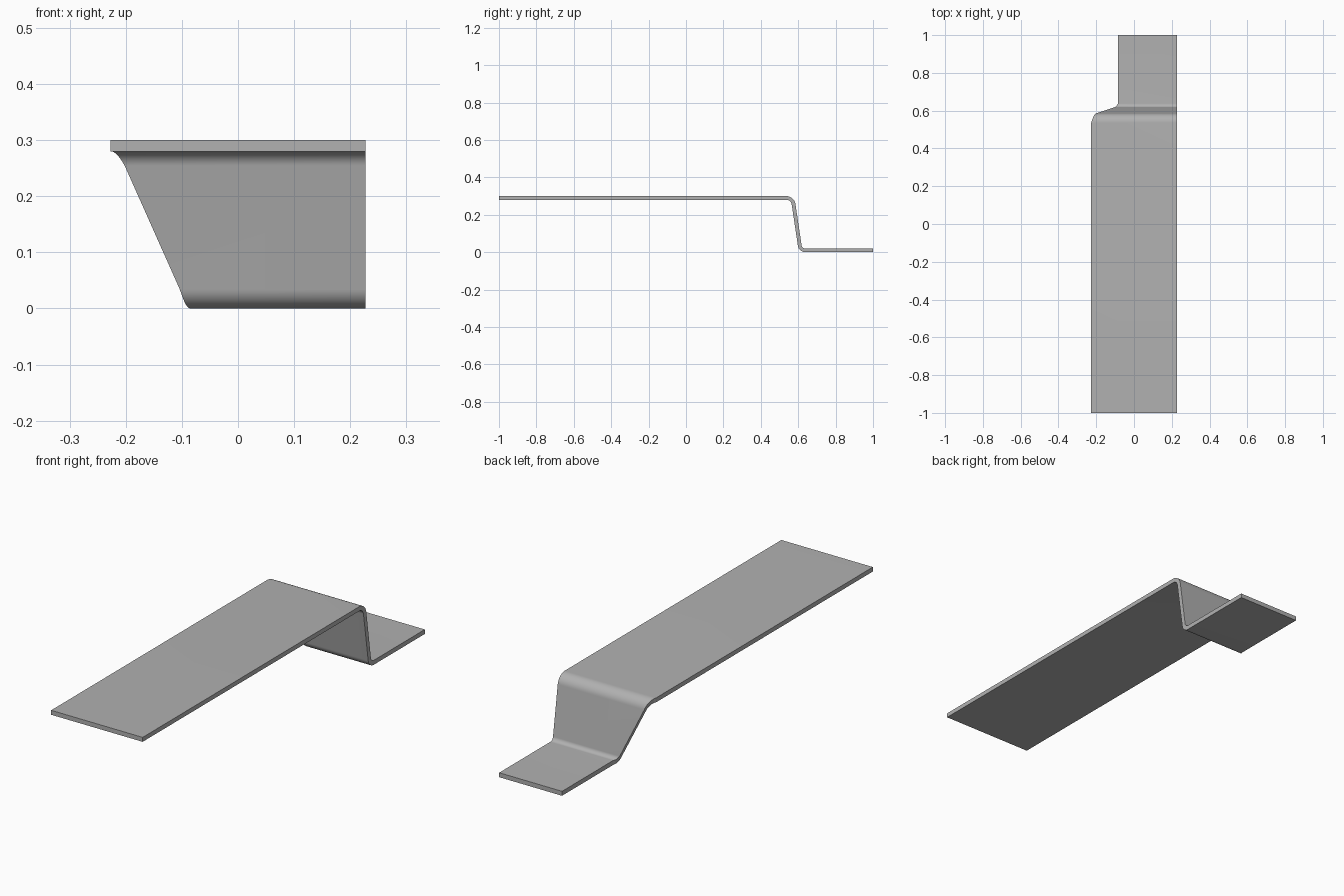
import bpy, bmesh
from math import pi, cos, sin, atan2
from mathutils import Vector

if "Cube" in bpy.data.objects:
    bpy.data.objects.remove(bpy.data.objects["Cube"])

T = 0.02                    # sheet thickness
X_RIGHT, X_LEFT_TOP, X_LEFT_LOW = 0.227, -0.227, -0.085
SEG = 12                    # steps per bend

# Centreline corners of the folded sheet (y, z)
start, upper = Vector((-1, 0.29)), Vector((0.570, 0.29))
lower, end = Vector((0.612, 0.01)), Vector((1, 0.01))
wall = lower - upper
bend = abs(atan2(wall.y, wall.x))


def bend_points(corner, d_in, radius, side):
    """Points and normals round a bend; side -1 turns down, +1 turns level."""
    tangent = radius * sin(bend / 2) / cos(bend / 2)
    a0 = atan2(d_in.y, d_in.x)
    n0 = Vector((-sin(a0), cos(a0)))
    centre = corner - d_in.normalized() * tangent + n0 * side * radius
    out = []
    for i in range(SEG + 1):
        a = a0 + side * bend * i / SEG
        n = Vector((-sin(a), cos(a)))
        out.append((centre - n * side * radius, n))
    return out


# Centreline with normals
up = Vector((0, 1))
path = [(start, up)]
path += bend_points(upper, Vector((1, 0)), 0.04, -1)
path += bend_points(lower, wall, 0.03, 1)
path.append((end, up))

# Left edge tapers evenly along the length of the folded part
dist = [0.0]
for (a, _), (b, _) in zip(path, path[1:]):
    dist.append(dist[-1] + (b - a).length)
d0, d1 = dist[1], dist[-2]

bm = bmesh.new()
rings = []
for (p, n), d in zip(path, dist):
    f = min(1, max(0, (d - d0) / (d1 - d0)))
    xl = X_LEFT_TOP + (X_LEFT_LOW - X_LEFT_TOP) * f
    a, b = p + n * T / 2, p - n * T / 2
    rings.append([bm.verts.new((x, q.x, q.y))
                  for x, q in ((xl, a), (X_RIGHT, a), (X_RIGHT, b), (xl, b))])
for r, s in zip(rings, rings[1:]):
    for i in range(4):
        j = (i + 1) % 4
        bm.faces.new((r[i], r[j], s[j], s[i]))
bm.faces.new(rings[0])
bm.faces.new(rings[-1])
bmesh.ops.recalc_face_normals(bm, faces=bm.faces)

# Folded sheet bracket
mesh = bpy.data.meshes.new("folded_bracket")
bm.to_mesh(mesh)
bm.free()
bracket = bpy.data.objects.new("folded_bracket", mesh)
bpy.context.collection.objects.link(bracket)
bpy.context.view_layer.objects.active = bracket
bracket.select_set(True)
bpy.ops.object.shade_smooth_by_angle(angle=pi / 6)

# Dark grey metal
metal = bpy.data.materials.new("dark_grey_metal")
metal.diffuse_color = (0.44, 0.44, 0.44, 1)
metal.use_nodes = True
metal.node_tree.nodes["Principled BSDF"].inputs["Base Color"].default_value = metal.diffuse_color
mesh.materials.append(metal)
